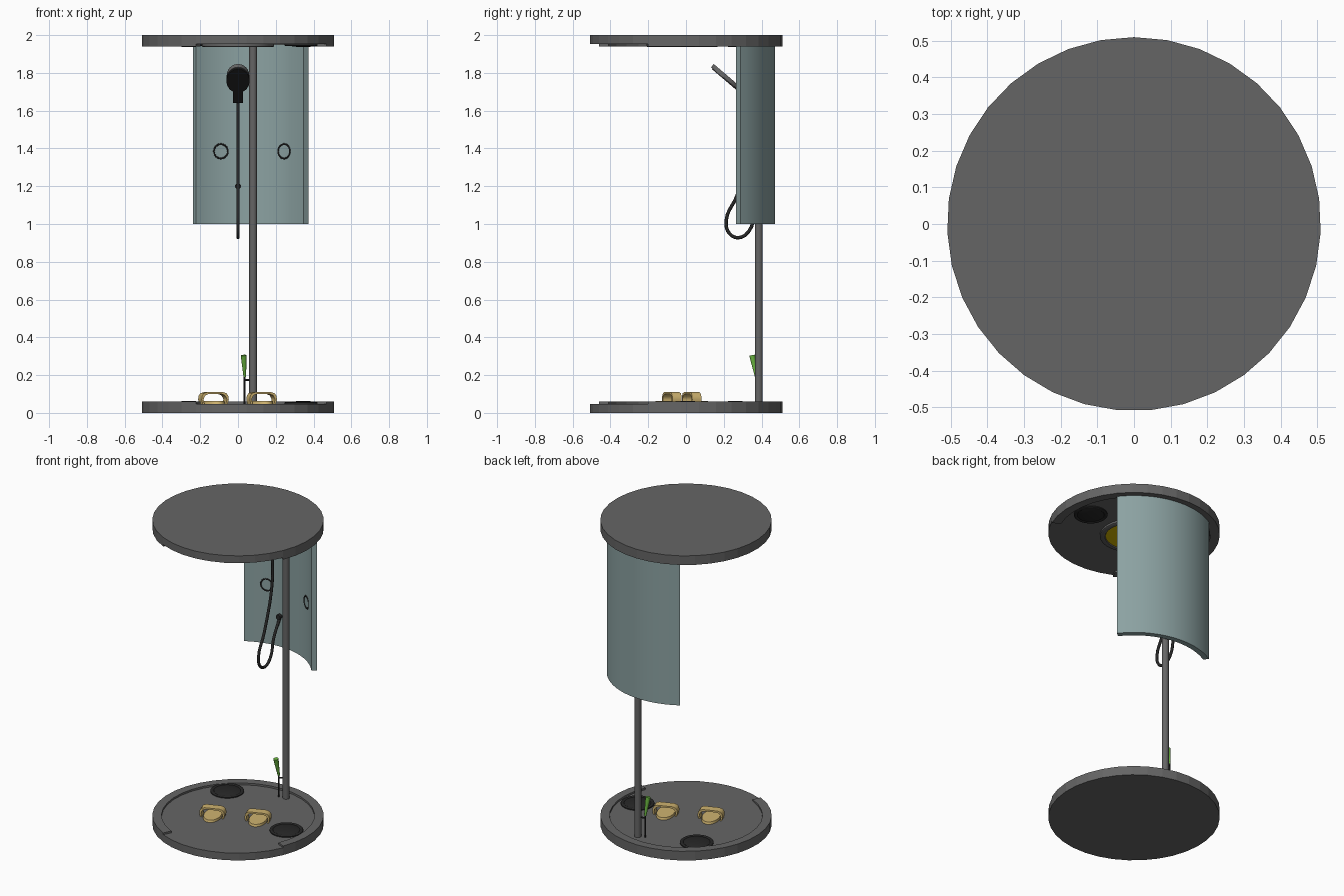
import bpy, bmesh, math
from mathutils import Vector, Matrix

if "Cube" in bpy.data.objects:
    bpy.data.objects.remove(bpy.data.objects["Cube"])

def mat(name, *rgb):
    m = bpy.data.materials.new(name)
    m.diffuse_color = (*rgb, 1)
    m.use_nodes = True
    m.node_tree.nodes["Principled BSDF"].inputs["Base Color"].default_value = m.diffuse_color
    return m

GREY = mat("dark_grey", .13, .13, .13)
BLACK = mat("black", .02, .02, .02)
GLASS = mat("tinted_glass", .26, .36, .36)
GOLD = mat("tan", .62, .45, .16)
YELLOW = mat("yellow", .7, .5, .0)
GREEN = mat("green", .14, .45, .05)

def finish(ob, name, m, angle=35):
    ob.name = name
    ob.data.materials.append(m)
    if angle:
        bpy.ops.object.select_all(action='DESELECT')
        ob.select_set(True)
        bpy.context.view_layer.objects.active = ob
        bpy.ops.object.shade_smooth_by_angle(angle=math.radians(angle))
    return ob

def mesh_object(name, bm, m, angle=35):
    bmesh.ops.recalc_face_normals(bm, faces=bm.faces)
    me = bpy.data.meshes.new(name)
    bm.to_mesh(me)
    bm.free()
    ob = bpy.data.objects.new(name, me)
    bpy.context.collection.objects.link(ob)
    return finish(ob, name, m, angle)

def rod(name, p, q, r1, m, r2=None, n=16):
    p, q = Vector(p), Vector(q)
    d = q - p
    bm = bmesh.new()
    M = Matrix.Translation((p + q) / 2) @ d.to_track_quat('Z', 'Y').to_matrix().to_4x4()
    bmesh.ops.create_cone(bm, cap_ends=True, segments=n, radius1=r1,
                          radius2=r1 if r2 is None else r2, depth=d.length, matrix=M)
    return mesh_object(name, bm, m)

def arc_wall(bm, r0, r1, z0, z1, angles):
    """Closed curved wall following the given angles."""
    rings = []
    for a in angles:
        c, s = math.cos(math.radians(a)), math.sin(math.radians(a))
        rings.append([bm.verts.new((r * c, r * s, z))
                      for r, z in ((r0, z0), (r1, z0), (r1, z1), (r0, z1))])
    for a, b in zip(rings, rings[1:]):
        for i in range(4):
            j = (i + 1) % 4
            bm.faces.new((a[i], a[j], b[j], b[i]))
    bm.faces.new(rings[0])
    bm.faces.new(rings[-1])

def spun(name, profile, center, m, n=32, flip=1):
    """Lathe a profile of (radius, height) points, closed at both ends."""
    bm = bmesh.new()
    rings = [[bm.verts.new((center[0] + r * math.cos(2 * math.pi * i / n),
                            center[1] + r * math.sin(2 * math.pi * i / n),
                            center[2] + flip * h)) for i in range(n)] for r, h in profile]
    for a, b in zip(rings, rings[1:]):
        for i in range(n):
            j = (i + 1) % n
            bm.faces.new((a[i], a[j], b[j], b[i]))
    bm.faces.new(rings[0])
    bm.faces.new(rings[-1])
    return mesh_object(name, bm, m)

def torus(name, loc, rot, R, r, m):
    bpy.ops.mesh.primitive_torus_add(location=loc, rotation=rot, major_radius=R, minor_radius=r,
                                     major_segments=24, minor_segments=8)
    return finish(bpy.context.object, name, m)

# Base and ceiling plates: 35-sided discs with a raised rim open at the entrance
STEP = 360 / 35
FLOOR, RIM = .048, .06
for name, z, s in (("base", 0, 1), ("ceiling", 2, -1)):
    bm = bmesh.new()
    pts = [(.51 * math.cos(math.radians(90 + STEP * k)),
            .51 * math.sin(math.radians(90 + STEP * k))) for k in range(35)]
    lo = [bm.verts.new((x, y, z)) for x, y in pts]
    hi = [bm.verts.new((x, y, z + s * FLOOR)) for x, y in pts]
    bm.faces.new(lo)
    bm.faces.new(hi)
    for i in range(35):
        j = (i + 1) % 35
        bm.faces.new((lo[i], lo[j], hi[j], hi[i]))
    arc_wall(bm, .455, .51, z + s * FLOOR, z + s * RIM, [90 + STEP * k for k in range(24, 51)])
    mesh_object(name + "_plate", bm, GREY, 0)
    # Domed black pads with a collar
    for i, (x, y) in enumerate(((-.26, .26), (.345, .01))):
        spun(f"{name}_pad_{i}", [(.1, -.005), (.1, .006), (.094, .01), (.086, .01), (.08, .006),
                                 (.06, .011), (.035, .014), (.01, .015)],
             (x, y, z + s * FLOOR), BLACK, flip=s)

# Ceiling lamp
spun("lamp_ring", [(.19, 0), (.19, .012), (.183, .016), (.16, .016), (.155, .006)],
     (0, -.02, 2 - FLOOR), GREY, flip=-1)
spun("lamp_lens", [(.158, 0), (.158, .009), (.12, .012), (.06, .014), (.01, .015)],
     (0, -.02, 2 - FLOOR), YELLOW, flip=-1)

# Support pole
rod("pole", (.08, .385, .04), (.08, .385, 1.96), .021, GREY)

# Curved glass screen and its two rings
bm = bmesh.new()
arc_wall(bm, .437, .472, 1.0, 1.95, [37.5 + 83 * i / 16 for i in range(17)])
mesh_object("glass_screen", bm, GLASS)
for i, a in enumerate((56, 102)):
    c, s = math.cos(math.radians(a)), math.sin(math.radians(a))
    torus(f"screen_ring_{i}", (.437 * c, .437 * s, 1.385),
          (0, math.pi / 2, math.radians(a)), .038, .005, BLACK)

# Hand shower: tilted body, dark face on its underside, handle
tilt = Matrix.Translation((0, .212, 1.777)) @ Matrix.Rotation(math.radians(-40.5), 4, 'X')
def tilted(name, sx, sy, y, z, h, m, n=24):
    bm = bmesh.new()
    bmesh.ops.create_cone(bm, cap_ends=True, segments=n, radius1=1, radius2=1, depth=1,
                          matrix=tilt @ Matrix.Translation((0, y, z)) @ Matrix.Diagonal((sx, sy, h, 1)))
    mesh_object(name, bm, m)
tilted("shower_body", .06, .095, 0, 0, .022, GREY)
tilted("shower_face", .062, .098, .012, -.012, .008, BLACK, 16)
bm = bmesh.new()
bmesh.ops.create_cube(bm, size=1, matrix=tilt @ Matrix.Translation((0, .14, -.002))
                      @ Matrix.Diagonal((.055, .1, .03, 1)))
mesh_object("shower_handle", bm, BLACK)

# Hose hanging in a loop up to the wall fitting
cu = bpy.data.curves.new("hose", 'CURVE')
cu.dimensions = '3D'
cu.bevel_depth = .009
cu.bevel_resolution = 2
cu.resolution_u = 5
sp = cu.splines.new('BEZIER')
path = [(.355, 1.675), (.355, 1.45), (.27, 1.15), (.213, 1.02), (.23, .95), (.28, .928),
        (.335, .965), (.37, 1.08), (.44, 1.2)]
sp.bezier_points.add(len(path) - 1)
for b, (y, z) in zip(sp.bezier_points, path):
    b.co = (0, y, z)
    b.handle_left_type = b.handle_right_type = 'AUTO'
cu.use_fill_caps = True
cu.materials.append(BLACK)
bpy.context.collection.objects.link(bpy.data.objects.new("hose", cu))
rod("hose_fitting", (0, .415, 1.2), (0, .445, 1.2), .016, BLACK)

# Foot holds: long flat sole with an arched strap, turned toward the entrance
for i, (x, y) in enumerate(((-.13, -.075), (.125, .03))):
    place = Matrix.Translation((x, y, 0)) @ Matrix.Rotation(math.radians(21), 4, 'Z')
    bm = bmesh.new()
    bmesh.ops.create_cone(bm, cap_ends=True, segments=24, radius1=1, radius2=.94, depth=.018,
                          matrix=place @ Matrix.Translation((0, 0, .053)) @ Matrix.Diagonal((.056, .095, 1, 1)))
    mesh_object(f"foot_sole_{i}", bm, GOLD)
    bm = bmesh.new()
    half = [(.07, .045), (.077, .07), (.074, .09), (.064, .104), (.045, .11)]
    outer = half + [(-u, z) for u, z in reversed(half)]
    rings = []
    for u, z in outer:
        ui, zi = u * .86, z - (.011 if z > .08 else 0)
        rings.append([bm.verts.new(place @ Vector(p)) for p in
                      ((u, -.026, z), (u, .026, z), (ui, .026, zi), (ui, -.026, zi))])
    for a, b in zip(rings, rings[1:]):
        for k in range(4):
            j = (k + 1) % 4
            bm.faces.new((a[k], a[j], b[j], b[k]))
    bm.faces.new(rings[0])
    bm.faces.new(rings[-1])
    mesh_object(f"foot_strap_{i}", bm, GOLD, 40)

# Green lever on a thin stem beside the pole
rod("lever_stem", (.035, .372, .045), (.035, .372, .21), .005, BLACK, n=8)
rod("lever_bracket", (.033, .372, .175), (.08, .385, .175), .005, BLACK, n=8)
rod("lever_grip", (.036, .372, .19), (.03, .35, .305), .007, GREEN, .016, n=12)
